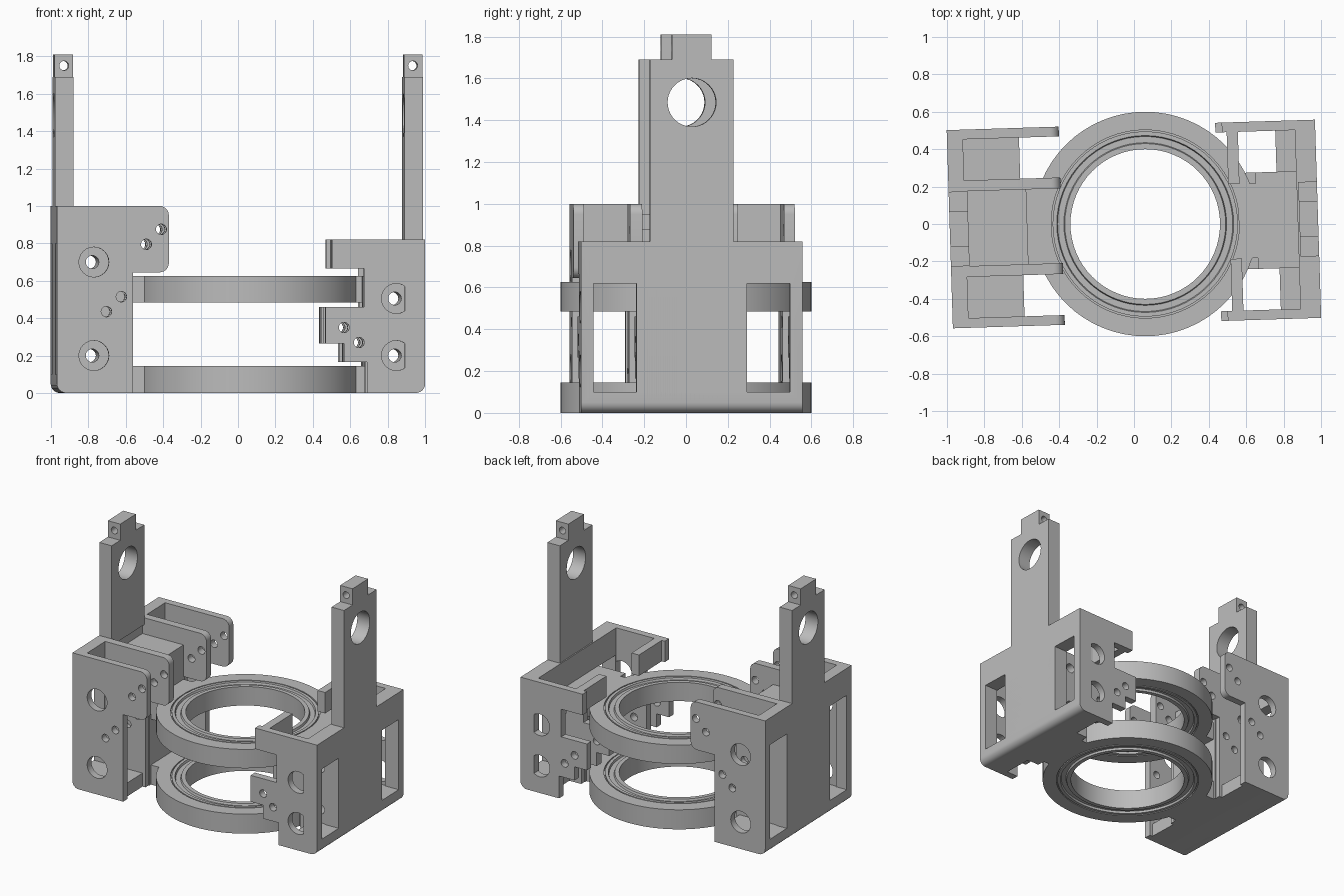
import bpy
import bmesh
import math
from mathutils import Matrix, Vector

if "Cube" in bpy.data.objects:
    bpy.data.objects.remove(bpy.data.objects["Cube"])

grey = bpy.data.materials.new("machined_grey")
grey.use_nodes = True
grey.diffuse_color = (0.5, 0.5, 0.5, 1)
grey.node_tree.nodes["Principled BSDF"].inputs["Base Color"].default_value = (0.5, 0.5, 0.5, 1)

TILT = math.radians(1.8)
HALF = 0.53  # half width of a bracket


def finish(name, bm, parent_matrix=None):
    bmesh.ops.recalc_face_normals(bm, faces=bm.faces)
    mesh = bpy.data.meshes.new(name)
    bm.to_mesh(mesh)
    bm.free()
    mesh.materials.append(grey)
    ob = bpy.data.objects.new(name, mesh)
    bpy.context.collection.objects.link(ob)
    if parent_matrix:
        ob.matrix_world = parent_matrix
    return ob


def rounded(points):
    """Outline of (x, z) or (x, z, radius) points with filleted corners."""
    out = []
    for i, p in enumerate(points):
        c = Vector(p[:2])
        if len(p) == 2:
            out.append(c)
            continue
        a = (Vector(points[i - 1][:2]) - c).normalized() * p[2]
        b = (Vector(points[(i + 1) % len(points)][:2]) - c).normalized() * p[2]
        for k in range(7):
            t = k / 6 * math.pi / 2
            out.append(c + a * (1 - math.sin(t)) + b * (1 - math.cos(t)))
    return out


def plate(name, points, y0, y1):
    """Side profile pulled along y."""
    bm = bmesh.new()
    verts = [bm.verts.new((p.x, y0, p.y)) for p in rounded(points)]
    face = bm.faces.new(verts)
    top = bmesh.ops.extrude_face_region(bm, geom=[face])["geom"]
    moved = [v for v in top if isinstance(v, bmesh.types.BMVert)]
    bmesh.ops.translate(bm, verts=moved, vec=(0, y1 - y0, 0))
    return finish(name, bm)


def box(name, x0, x1, y0, y1, z0, z1):
    return plate(name, [(x0, z0), (x1, z0), (x1, z1), (x0, z1)], y0, y1)


def drill(axis, a, z, radius, length=3.0, segments=24):
    """Cylinder cutter along y at x=a, or along x at y=a."""
    bm = bmesh.new()
    bmesh.ops.create_cone(bm, cap_ends=True, segments=segments, radius1=radius,
                          radius2=radius, depth=length)
    turn = Matrix.Rotation(math.pi / 2, 4, "X" if axis == "y" else "Y")
    place = Matrix.Translation((a, 0, z) if axis == "y" else (0, a, z))
    bm.transform(place @ turn)
    ob = finish("drill", bm)
    ob.hide_render = True
    return ob


def cut(ob, cutters):
    for c in cutters:
        m = ob.modifiers.new("cut", "BOOLEAN")
        m.operation = "DIFFERENCE"
        m.solver = "EXACT"
        m.object = c
    bpy.context.view_layer.update()
    graph = bpy.context.evaluated_depsgraph_get()
    mesh = bpy.data.meshes.new_from_object(ob.evaluated_get(graph))
    ob.modifiers.clear()
    ob.data = mesh
    for c in cutters:
        if c.name.startswith("drill"):
            bpy.data.objects.remove(c)


def smooth(ob):
    bpy.ops.object.select_all(action="DESELECT")
    ob.select_set(True)
    bpy.context.view_layer.objects.active = ob
    bpy.ops.object.shade_smooth_by_angle(angle=math.radians(30))


def bracket(side, outer, wall_in, top, window_top, profile, plates_in, big, small,
            block, floor_in, slab_in):
    s = 1 if outer > 0 else -1
    parts = []
    # Back wall with a rounded lower edge and two windows
    wall = plate(side + "_wall", [(outer, 0, 0.05), (wall_in, 0), (wall_in, top), (outer, top)],
                 -HALF, HALF)
    holes = []
    for sy in (-1, 1):
        a, b = sorted((sy * 0.265, sy * 0.47))
        w = box("drill", outer - 0.2, outer + 0.2, a, b, 0.1, window_top)
        holes.append(w)
        if s > 0:
            holes.append(drill("x", sy * 0.3, 0.75, 0.03))
    cut(wall, holes)
    parts.append(wall)

    # Tower and its narrow cap
    tower_in = outer - s * 0.1
    tower = box(side + "_tower", outer, tower_in, -0.2, 0.2, top - 0.05, 1.69)
    cut(tower, [drill("x", 0, 1.485, 0.116, segments=40)])
    cap = box(side + "_tower_cap", outer, tower_in, -0.095, 0.095, 1.65, 1.81)
    cut(cap, [drill("y", outer - s * 0.052, 1.75, 0.025)])
    parts += [tower, cap]

    # Four cheek plates
    for sy in (-1, 1):
        for kind, near, far, pts in (("outer", 0.478, HALF, profile),
                                     ("inner", 0.2, 0.258, plates_in)):
            y0, y1 = sorted((sy * near, sy * far))
            where = "front" if sy < 0 else "back"
            p = plate(f"{side}_{where}_{kind}_cheek", pts, y0, y1)
            r = 0.08 if kind == "outer" else 0.035
            cut(p, [drill("y", x, z, r) for x, z in big]
                + [drill("y", x, z, 0.028) for x, z in small])
            parts.append(p)
        # Pocket floor
        y0, y1 = sorted((sy * 0.23, sy * 0.5))
        parts.append(plate(f"{side}_{where}_floor",
                           [(outer, 0, 0.05), (floor_in, 0), (floor_in, 0.1), (outer, 0.1)],
                           y0, y1))

    # Centre block and the arms that hold the rings
    core = plate(side + "_core", [(outer, 0, 0.05), (block[0], 0), (block[0], block[1]),
                                  (outer, block[1])], -0.22, 0.22)
    cut(core, [drill("y", x, z, 0.035) for x, z in big])
    parts.append(core)
    for level, z0, z1 in (("lower", 0, 0.145), ("upper", 0.485, 0.625)):
        parts.append(box(f"{side}_{level}_arm", block[0] + s * 0.02, slab_in,
                         -0.2, 0.2, z0, z1))

    # Hooked lips on the stepped bracket
    if s > 0:
        for sy in (-1, 1):
            y0, y1 = sorted((sy * 0.2, sy * 0.49))
            lip = box(f"{side}_{'front' if sy < 0 else 'back'}_lip",
                      0.51, 0.57, y0, y1, 0.665, top)
            cut(lip, [drill("x", sy * 0.3, 0.75, 0.03)])
            parts.append(lip)

    # Slight turn of the whole bracket
    turn = Matrix.Translation((outer, s * 0.028, 0)) @ Matrix.Rotation(TILT, 4, "Z") \
        @ Matrix.Translation((-outer, 0, 0))
    for p in parts:
        p.data.transform(turn)
        smooth(p)


# Tall bracket with rounded tabs
tabbed = [(-0.985, 0, 0.05), (-0.577, 0), (-0.577, 0.645), (-0.386, 0.645, 0.05),
          (-0.386, 1.0, 0.05), (-0.985, 1.0)]
bracket("right", -0.985, -0.9, 1.0, 0.8, tabbed, tabbed,
        big=[(-0.787, 0.2), (-0.787, 0.7)],
        small=[(-0.507, 0.795), (-0.427, 0.875), (-0.72, 0.435), (-0.64, 0.515)],
        block=(-0.57, 0.88), floor_in=-0.6, slab_in=-0.44)

# Short bracket with stepped tabs
steps = [(0.984, 0, 0.05), (0.674, 0), (0.674, 0.165), (0.55, 0.165), (0.55, 0.265),
         (0.45, 0.265), (0.45, 0.46), (0.657, 0.46)]
bracket("left", 0.984, 0.875, 0.82, 0.62,
        steps + [(0.657, 0.665), (0.485, 0.665), (0.485, 0.82), (0.984, 0.82)],
        steps + [(0.657, 0.625), (0.984, 0.625)],
        big=[(0.83, 0.2), (0.83, 0.505)], small=[(0.55, 0.35), (0.63, 0.27)],
        block=(0.67, 0.625), floor_in=0.77, slab_in=0.56)


def ring(name, z0, z1):
    """Grooved ring turned about its axis."""
    half = [(0.4, 0), (0.43, 0), (0.435, 0.015), (0.468, 0.015), (0.473, 0),
            (0.495, 0), (0.495, 0.012), (0.503, 0.012), (0.503, 0), (0.6, 0)]
    outline = [(r, z0 + d) for r, d in half] + [(r, z1 - d) for r, d in reversed(half)]
    bm = bmesh.new()
    verts = [bm.verts.new((r, 0, z)) for r, z in outline]
    edges = [bm.edges.new((verts[i - 1], verts[i])) for i in range(len(verts))]
    bmesh.ops.spin(bm, geom=verts + edges, axis=(0, 0, 1), cent=(0, 0, 0),
                   angle=math.tau, steps=64)
    bmesh.ops.remove_doubles(bm, verts=bm.verts, dist=0.0005)
    bmesh.ops.translate(bm, verts=bm.verts, vec=(0.06, 0, 0))
    smooth(finish(name, bm))


ring("lower_ring", 0, 0.145)
ring("upper_ring", 0.485, 0.625)
